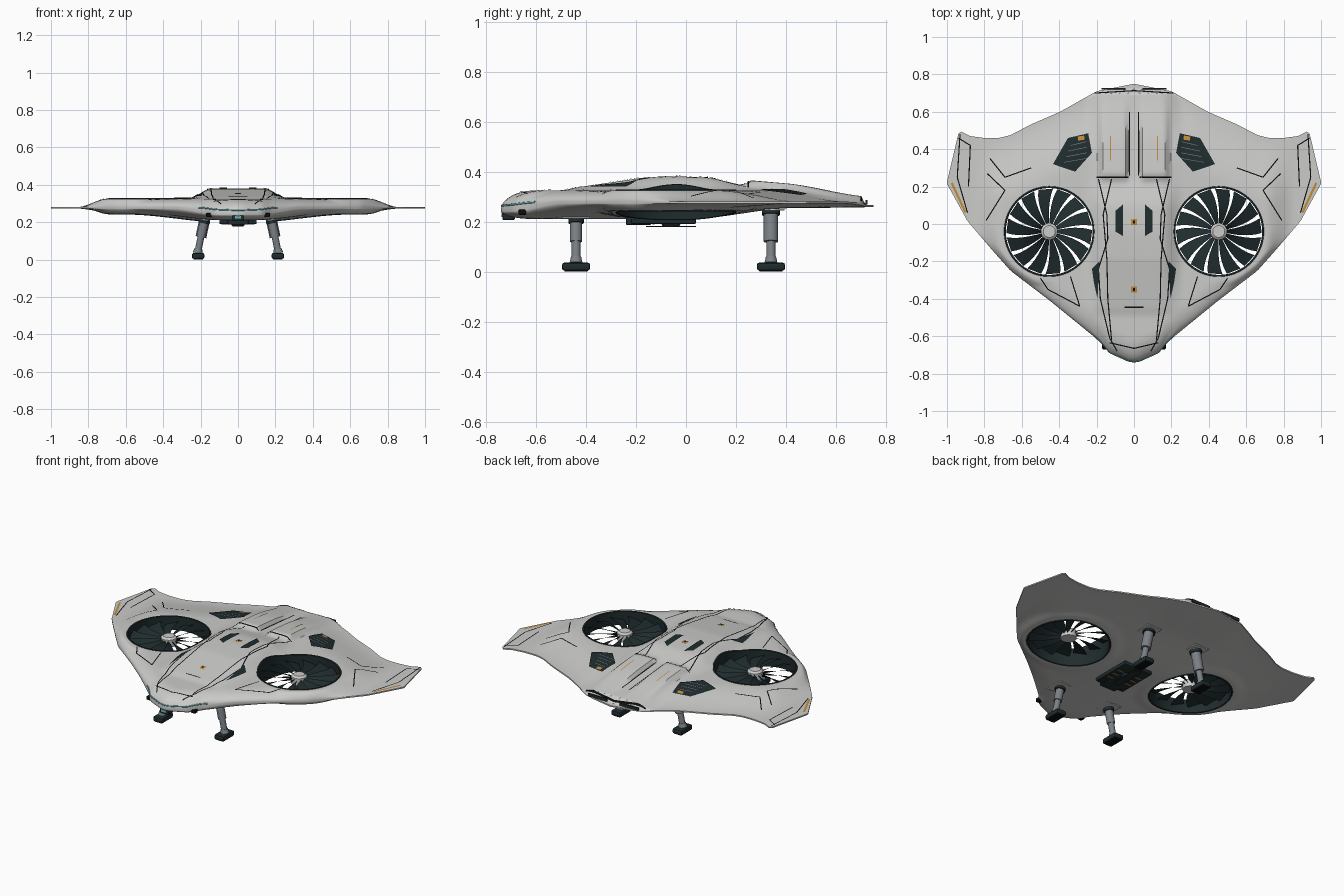
import bpy, bmesh, math
from mathutils import Vector

if "Cube" in bpy.data.objects:
    bpy.data.objects.remove(bpy.data.objects["Cube"])

# ---------- materials ----------
def material(name, r, g, b):
    m = bpy.data.materials.new(name)
    m.use_nodes = True
    m.diffuse_color = (r, g, b, 1)
    m.node_tree.nodes["Principled BSDF"].inputs["Base Color"].default_value = (r, g, b, 1)
    return m

SHELL = material("light grey shell", .6, .6, .59)
DARK = material("dark slate", .014, .025, .027)
BLACK = material("panel line black", .004, .004, .005)
STEEL = material("leg steel", .2, .22, .24)
ORANGE = material("marking orange", .55, .27, .04)
TEAL = material("light strip teal", .15, .5, .58)

# ---------- helpers ----------
def finish(bm, name, mat, angle=35):
    me = bpy.data.meshes.new(name)
    bm.to_mesh(me)
    bm.free()
    ob = bpy.data.objects.new(name, me)
    bpy.context.collection.objects.link(ob)
    me.materials.append(mat)
    smooth(ob, angle)
    return ob

def smooth(ob, angle=35):
    bpy.ops.object.select_all(action='DESELECT')
    ob.select_set(True)
    bpy.context.view_layer.objects.active = ob
    bpy.ops.object.shade_smooth_by_angle(angle=math.radians(angle))

def rod(name, a, b, r1, r2, mat, sides=24):
    a, b = Vector(a), Vector(b)
    bm = bmesh.new()
    bmesh.ops.create_cone(bm, cap_ends=True, segments=sides, radius1=r1, radius2=r2, depth=(b - a).length)
    bm.transform((b - a).to_track_quat('Z', 'Y').to_matrix().to_4x4())
    bmesh.ops.translate(bm, verts=bm.verts, vec=(a + b) / 2)
    return finish(bm, name, mat)

def box(name, centre, size, mat, bevel=0.0):
    bm = bmesh.new()
    bmesh.ops.create_cube(bm, size=1)
    bmesh.ops.scale(bm, verts=bm.verts, vec=size)
    if bevel:
        bmesh.ops.bevel(bm, geom=bm.edges[:], offset=bevel, segments=2, affect='EDGES', profile=.5)
    bmesh.ops.translate(bm, verts=bm.verts, vec=centre)
    return finish(bm, name, mat)

def interp(points, x):
    for (a, u), (b, v) in zip(points, points[1:]):
        if x <= b:
            return u + (v - u) * max(0, x - a) / (b - a)
    return points[-1][1]

def step(a, b, x):
    t = min(1, max(0, (x - a) / (b - a)))
    return t * t * (3 - 2 * t)

def rounded(t):
    t = min(1, max(0, t))
    return math.sqrt(1 - (1 - t) ** 2)

# ---------- hull shape ----------
FRONT = [(0, -.74), (.03, -.735), (.13, -.69), (.18, -.63), (.45, -.41), (.66, -.25),
         (.74, -.16), (.89, .015), (1, .215)]
BACK = [(0, .75), (.2, .71), (.395, .6), (.556, .53), (.66, .475), (.72, .46), (.8, .46),
        (.877, .47), (.935, .5), (1, .225)]
SPINE = [(-.74, .265), (-.45, .335), (-.185, .374), (-.03, .381), (.1, .375), (.24, .342),
         (.7, .302), (.72, .264)]
FAN_X, FAN_Y, FAN_R = .453, -.04, .238

def hull(x, y):
    """Top and bottom height of the hull at a point."""
    x = abs(x)
    yf, yb = interp(FRONT, x), interp(BACK, x)
    df, db = y - yf, yb - y
    edge = .277 + step(.35, .1, x) * (-.032 + .017 * df / (yb - yf))
    r = math.hypot(x - FAN_X, y - FAN_Y)
    full = rounded(df / .14) * step(0, .35, db) * step(.86, .7, x)
    full = max(full, step(.36, .26, r) * rounded(df / .05))
    top = edge + .004 + (.321 - edge) * full
    ridge = max(top, interp(SPINE, y))
    pod = step(.025, .05, x) * step(.2, .165, x) * step(.22, .265, y) * step(.72, .4, y)
    top += (ridge - top) * step(.27, .14, x) * rounded(df / .04) * rounded(db / .02) + .025 * pod
    low = .255 - .045 * step(.6, .05, x) * step(.45, 0, y) - .01 * step(.33, .26, r)
    bottom = edge - .004 + min(0, low - edge + .004) * full
    return top, bottom

# ---------- hull ----------
NX, NY = 66, 90
bm = bmesh.new()
grids = []
for side in (0, 1):
    grid = []
    for i in range(-NX, NX + 1):
        x = i / NX
        yf, yb = interp(FRONT, abs(x)), interp(BACK, abs(x))
        ys = [yf + (yb - yf) * (1 - math.cos(math.pi * j / NY)) / 2 for j in range(NY + 1)]
        grid.append([bm.verts.new((x, y, hull(x, y)[side])) for y in ys])
    grids.append(grid)
    for a, b in zip(grid, grid[1:]):
        for j in range(NY):
            bm.faces.new((a[j], b[j], b[j + 1], a[j + 1]))
rims = [[c[0] for c in g] + g[-1][1:] + [c[-1] for c in g[-2::-1]] + g[0][-2:0:-1] for g in grids]
for k in range(len(rims[0])):
    bm.faces.new((rims[0][k - 1], rims[0][k], rims[1][k], rims[1][k - 1]))
bmesh.ops.recalc_face_normals(bm, faces=bm.faces)
body = finish(bm, "hull", SHELL)
for s in (-1, 1):
    cutter = rod("fan_cutter", (s * FAN_X, FAN_Y, 0), (s * FAN_X, FAN_Y, .6), FAN_R, FAN_R, SHELL, 64)
    cutter.hide_render = True
    mod = body.modifiers.new("fan_hole", 'BOOLEAN')
    mod.operation, mod.object, mod.solver = 'DIFFERENCE', cutter, 'EXACT'
    bpy.context.view_layer.objects.active = body
    bpy.ops.object.modifier_apply(modifier=mod.name)
    bpy.data.objects.remove(cutter)
smooth(body)

# ---------- fans ----------
BLADES = 14
for s, side in ((1, "left"), (-1, "right")):
    # duct wall that follows the hull surface
    bm = bmesh.new()
    rings = []
    for k in range(64):
        a = math.tau * k / 64
        cx, cy = math.cos(a), math.sin(a)
        t, b = hull(s * FAN_X + FAN_R * cx, FAN_Y + FAN_R * cy)
        rings.append([bm.verts.new((s * FAN_X + r * cx, FAN_Y + r * cy, z))
                      for r, z in ((.242, t), (.24, t + .004), (.232, t + .002),
                                   (.232, b - .002), (.24, b - .004), (.242, b))])
    for k in range(64):
        for j in range(6):
            bm.faces.new((rings[k - 1][j - 1], rings[k][j - 1], rings[k][j], rings[k - 1][j]))
    bmesh.ops.recalc_face_normals(bm, faces=bm.faces)
    finish(bm, side + "_duct_wall", DARK)
    # pitched, swept blades
    bm = bmesh.new()
    for k in range(BLADES):
        rows = []
        for j in range(7):
            f = j / 6
            r = .035 + .195 * f
            mid = math.tau * k / BLADES + s * .14 * f * f
            half = math.pi / BLADES * (.9 - .13 * f)
            rows.append([bm.verts.new((s * FAN_X + r * math.cos(mid + e * half),
                                       FAN_Y + r * math.sin(mid + e * half), .287 + s * e * .012))
                         for e in (-1, 1)])
        for a, b in zip(rows, rows[1:]):
            bm.faces.new((a[0], b[0], b[1], a[1]))
    finish(bm, side + "_fan_blades", DARK)
    rod(side + "_fan_hub", (s * FAN_X, FAN_Y, .26), (s * FAN_X, FAN_Y, .305), .045, .045, SHELL, 32)
    rod(side + "_hub_cap", (s * FAN_X, FAN_Y, .305), (s * FAN_X, FAN_Y, .315), .045, .032, SHELL, 32)

# ---------- draped panel lines and patches ----------
def drape(bm, name, mat, lift):
    for v in bm.verts:
        v.co.z = hull(v.co.x, v.co.y)[0] + lift
    bm.normal_update()
    bmesh.ops.reverse_faces(bm, faces=[f for f in bm.faces if f.normal.z < 0])
    return finish(bm, name, mat)

def ribbons(name, paths, mat, width=.006, lift=.003):
    bm = bmesh.new()
    for s in (-1, 1):
        for path in paths:
            for p, q in zip(path, path[1:]):
                p, q = Vector((s * p[0], p[1], 0)), Vector((s * q[0], q[1], 0))
                n = max(1, int((q - p).length / .015))
                off = (q - p).normalized().cross(Vector((0, 0, 1))) * width / 2
                pairs = [[bm.verts.new(p.lerp(q, k / n) + e * off) for e in (-1, 1)] for k in range(n + 1)]
                for a, b in zip(pairs, pairs[1:]):
                    bm.faces.new((a[0], b[0], b[1], a[1]))
    drape(bm, name, mat, lift)

def patch(name, outline, mat, lift=.004):
    for s, side in ((1, "left_"), (-1, "right_")):
        bm = bmesh.new()
        bm.faces.new([bm.verts.new((s * x, y, 0)) for x, y in outline])
        bmesh.ops.triangulate(bm, faces=bm.faces[:])
        bmesh.ops.subdivide_edges(bm, edges=bm.edges[:], cuts=6, use_grid_fill=True)
        drape(bm, side + name, mat, lift)

ribbons("panel_lines", [
    [(.19, .24), (.145, .05), (.14, -.08), (.19, -.24), (.18, -.4), (.13, -.61), (.09, -.68)],
    [(.12, .24), (.165, .05), (.145, -.19), (.14, -.4), (.12, -.62)],
    [(.03, .25), (.2, .25)], [(0, -.665), (.13, -.635)], [(0, -.445), (.05, -.445)],
    [(.34, -.28), (.29, -.44), (.46, -.35), (.5, -.29)],
    [(.785, .27), (.69, .18), (.79, .02)], [(.77, .35), (.69, .25), (.55, .3)],
    [(.93, .48), (.945, .25), (.89, .06)], [(.94, .46), (.875, .42), (.885, .2)],
    [(.025, .26), (.025, .6)], [(0, .713), (.21, .7)]], BLACK)
ribbons("pod_marks", [[(.125, .34), (.125, .47)]], ORANGE, .005)
ribbons("tip_stripes", [[(.975, .22), (.9, .06)]], ORANGE, .012)
patch("rear_vent", [(.225, .38), (.245, .485), (.353, .46), (.433, .32), (.315, .28)], DARK, .006)
ribbons("vent_louvres", [[(.255, .35 + .03 * k), (.375 - .012 * k, .33 + .03 * k)] for k in range(4)],
        STEEL, .003, .008)
ribbons("vent_tags", [[(.265, .462), (.3, .457)]], ORANGE, .022, .008)
patch("spine_vent", [(.058, -.065), (.058, .105), (.1, .07), (.1, -.04)], DARK)
patch("side_window", [(.185, -.2), (.225, -.24), (.215, -.31), (.195, -.4)], DARK)
ribbons("spine_tags", [[(0, y - .016), (0, y + .016)] for y in (.01, -.35)], ORANGE, .03, .004)
ribbons("tag_marks", [[(0, y - .008), (0, y + .008)] for y in (.01, -.35)], BLACK, .01, .006)

# ---------- nose ----------
curve = bpy.data.curves.new("nose_light_strip", 'CURVE')
curve.dimensions, curve.bevel_depth, curve.bevel_resolution = '3D', .004, 2
spline = curve.splines.new('POLY')
spline.points.add(40)
for k, p in enumerate(spline.points):
    x = (k / 20 - 1) * .21
    y = interp(FRONT, abs(x)) + .003
    p.co = (x, y, hull(x, y)[0] - .001, 1)
strip = bpy.data.objects.new("nose_light_strip", curve)
bpy.context.collection.objects.link(strip)
curve.materials.append(TEAL)
box("nose_camera", (0, -.71, .224), (.06, .05, .036), DARK, .006)
box("camera_lens", (0, -.736, .226), (.034, .006, .014), TEAL)

# ---------- belly ----------
box("belly_bay", (0, -.09, .203), (.2, .26, .026), DARK, .006)
box("belly_bay_front", (0, -.19, .2), (.11, .1, .026), DARK, .004)
rod("belly_sensor", (0, -.06, .192), (0, -.06, .178), .04, .03, DARK)
box("sensor_plate", (0, -.06, .18), (.05, .2, .005), DARK)
for s in (-1, 1):
    for k in range(3):
        box("belly_mark", (s * .065, -.13 + .045 * k, .1895), (.045, .008, .002), ORANGE)

# ---------- legs and paired details ----------
for s, side in ((1, "left"), (-1, "right")):
    box(side + "_nose_sensor", (s * .155, -.655, .238), (.03, .03, .022), BLACK, .004)
    box(side + "_exhaust_slot", (s * .11, .722, .278), (.13, .008, .018), DARK)
    for y, end, thick in ((-.44, "front", .024), (.34, "rear", .029)):
        name = end + "_" + side + "_"
        z = hull(.175, y)[1]
        def at(h):
            return (s * (.215 - .04 * (h - .04) / .19), y, h)
        rod(name + "strut", at(.12), at(z + .01), thick, thick, STEEL)
        rod(name + "collar", at(z - .022), at(z - .006), thick + .007, thick + .007, DARK)
        rod(name + "piston", at(.05), at(.125), .018, .018, STEEL)
        rod(name + "ankle", at(.034), at(.058), .026, .021, STEEL)
        box(name + "foot", (s * .213, y, .02), (.066, .112, .032), DARK, .009)
        box(name + "sole", (s * .213, y, .006), (.05, .094, .012), BLACK, .003)
        box(name + "hatch", (s * .175, y, z - .001), (.1, .11, .006), SHELL)
